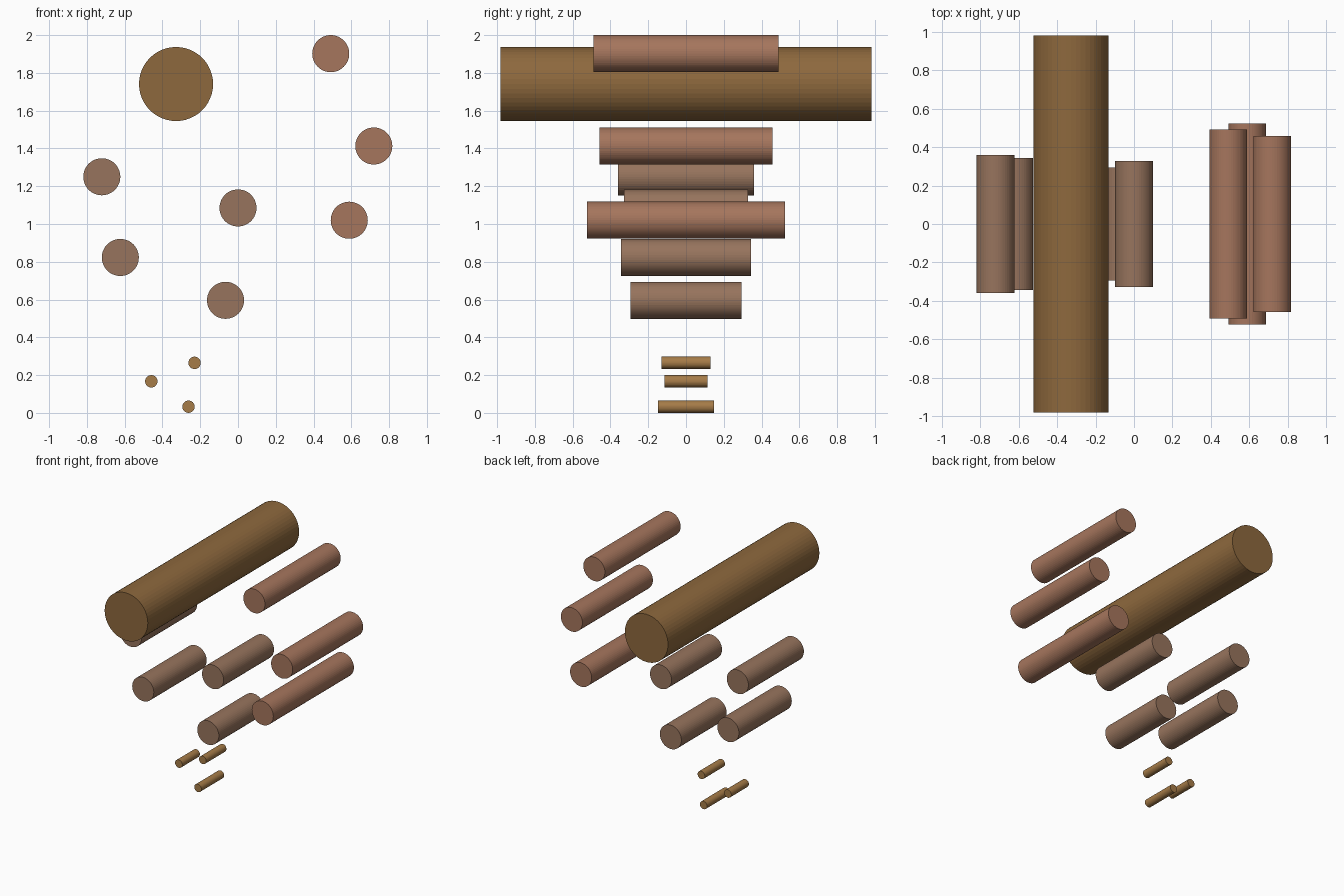
import bpy
from math import pi

if "Cube" in bpy.data.objects:
    bpy.data.objects.remove(bpy.data.objects["Cube"])


def material(name, rgb):
    m = bpy.data.materials.new(name)
    m.diffuse_color = (*rgb, 1)
    m.use_nodes = True
    m.node_tree.nodes["Principled BSDF"].inputs["Base Color"].default_value = m.diffuse_color
    return m


def rods(name, mat, radius, specs):
    """Capped rods along y; each spec is (x, z, half length)."""
    for i, (x, z, half) in enumerate(specs, 1):
        bpy.ops.mesh.primitive_cylinder_add(
            vertices=48, radius=radius, depth=2 * half,
            location=(x, 0, z), rotation=(pi / 2, 0, 0))
        ob = bpy.context.object
        ob.name = f"{name}_{i}"
        ob.data.materials.append(mat)


# Large rod at the top left
rods("large_rod", material("dark_brown", (0.27, 0.14, 0.047)), 0.196,
     [(-0.328, 1.741, 0.982)])

# Long reddish rods on the right
rods("right_rod", material("red_brown", (0.38, 0.18, 0.11)), 0.098,
     [(0.491, 1.902, 0.491), (0.719, 1.413, 0.457), (0.589, 1.02, 0.523)])

# Shorter rods in the middle and on the left
rods("middle_rod", material("pale_brown", (0.31, 0.175, 0.11)), 0.098,
     [(-0.721, 1.25, 0.36), (0.0, 1.085, 0.327),
      (-0.623, 0.823, 0.343), (-0.066, 0.596, 0.294)])

# Thin rods at the bottom
rods("thin_rod", material("golden_brown", (0.38, 0.2, 0.065)), 0.0327,
     [(-0.23, 0.265, 0.131), (-0.459, 0.167, 0.114), (-0.262, 0.0327, 0.147)])
